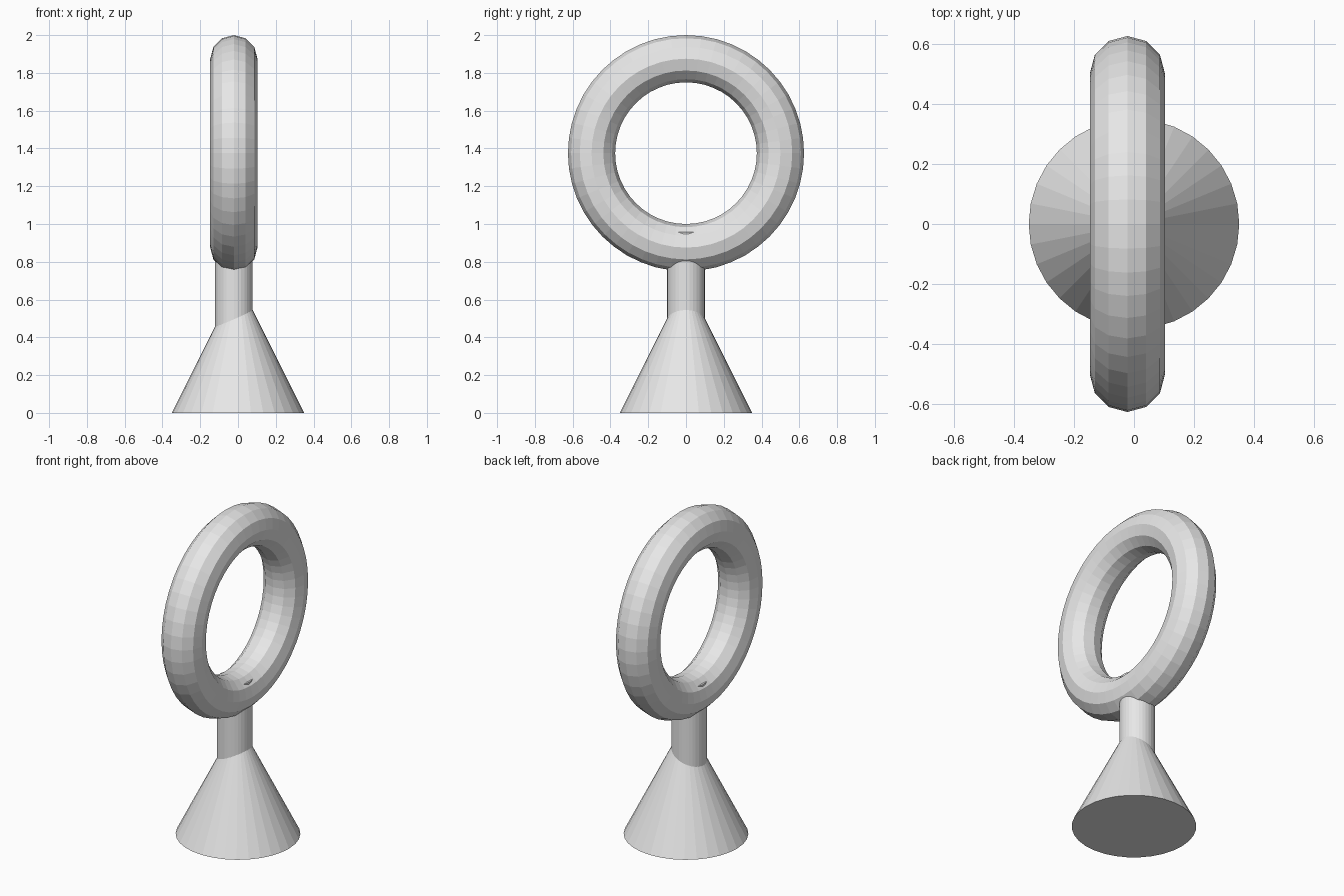
import bpy
from math import pi

cube = bpy.data.objects.get("Cube")
if cube:
    bpy.data.objects.remove(cube, do_unlink=True)

# One plain material for every part
GREY = (0.8, 0.8, 0.8, 1.0)
grey = bpy.data.materials.new("light grey")
grey.use_nodes = True
grey.diffuse_color = GREY
grey.node_tree.nodes["Principled BSDF"].inputs["Base Color"].default_value = GREY

# The ring and stem sit slightly off the base's axis
OFFSET = -0.022


def finish(name):
    obj = bpy.context.object
    obj.name = name
    obj.data.materials.append(grey)


# Conical base
cone_height = 0.70
bpy.ops.mesh.primitive_cone_add(vertices=32, radius1=0.35, radius2=0,
                                depth=cone_height, location=(0, 0, cone_height / 2))
finish("base_cone")

# Stem, running from inside the cone into the ring
stem_bottom, stem_top = 0.36, 0.958
bpy.ops.mesh.primitive_cylinder_add(vertices=32, radius=0.1, depth=stem_top - stem_bottom,
                                    location=(OFFSET, 0, (stem_bottom + stem_top) / 2))
finish("stem")

# Upright ring facing sideways
bpy.ops.mesh.primitive_torus_add(major_segments=48, minor_segments=12,
                                 major_radius=0.5, minor_radius=0.125,
                                 location=(OFFSET, 0, 1.375), rotation=(0, pi / 2, 0))
finish("ring")
